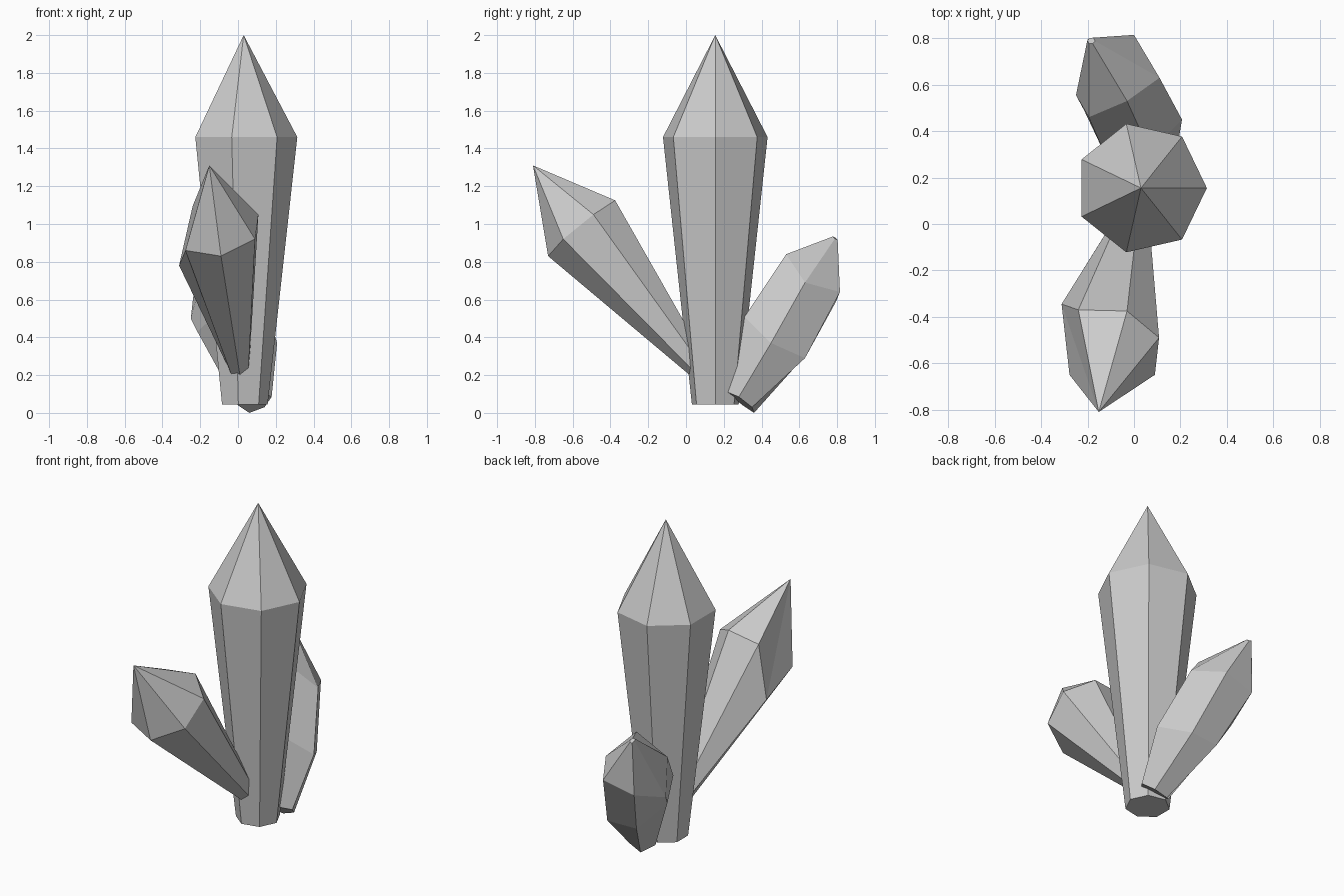
import bpy
from math import cos, sin, tau
from mathutils import Vector

if "Cube" in bpy.data.objects:
    bpy.data.objects.remove(bpy.data.objects["Cube"])


def crystal(name, rings, tip=None):
    """Skin a stack of equal-count rings, closing with a tip point or a cap."""
    n = len(rings[0])
    verts = [tuple(p) for ring in rings for p in ring]
    faces = [tuple(reversed(range(n)))]
    for r in range(len(rings) - 1):
        a, b = r * n, (r + 1) * n
        for i in range(n):
            j = (i + 1) % n
            faces.append((a + i, a + j, b + j, b + i))
    last = (len(rings) - 1) * n
    if tip:
        verts.append(tip)
        faces += [(last + i, last + (i + 1) % n, len(verts) - 1) for i in range(n)]
    else:
        faces.append(tuple(range(last, last + n)))
    mesh = bpy.data.meshes.new(name)
    mesh.from_pydata(verts, [], faces)
    mesh.update()
    obj = bpy.data.objects.new(name, mesh)
    bpy.context.collection.objects.link(obj)
    return obj


def scaled(ring, origin, target, s):
    """Shrink a ring about origin and move it to target."""
    return [Vector(target) + s * (Vector(p) - Vector(origin)) for p in ring]


# Tall upright crystal, seven sides
def level(r, z):
    return [(0.03 + r * cos(tau * i / 7), 0.155 + r * sin(tau * i / 7), z) for i in range(7)]


crystal("tall_crystal", [level(0.127, 0.045), level(0.284, 1.46)], (0.03, 0.155, 2.0))

# Front leaning crystal, seven sides; one shoulder corner slides down its edge
shoulder = [(-0.09, -0.73, 0.83), (0.09, -0.65, 0.92), (0.108, -0.49, 1.05),
            (-0.03, -0.375, 1.125), (-0.24, -0.37, 1.095), (-0.33, -0.51, 0.98),
            (-0.278, -0.65, 0.86)]
base = scaled(shoulder, shoulder[0], (0.01, 0.02, 0.2), 0.25)
shoulder[5] = (-0.312, -0.345, 0.78)
crystal("front_crystal", [base, shoulder], (-0.152, -0.81, 1.31))

# Back leaning crystal, six sides, with a waist ring and a blunt tip
base = [(0.13, 0.22, 0.11), (0.178, 0.28, 0.085), (0.14, 0.35, 0.03),
        (0.06, 0.36, 0.0), (0.0, 0.30, 0.04), (0.04, 0.23, 0.1)]
waist = [(0.07, 0.31, 0.51), (0.207, 0.45, 0.37), (0.10, 0.63, 0.29),
         (-0.09, 0.615, 0.285), (-0.215, 0.49, 0.43), (-0.13, 0.31, 0.51)]
upper = [(-0.03, 0.53, 0.84), (0.11, 0.63, 0.69), (0.0, 0.815, 0.64),
         (-0.2, 0.795, 0.59), (-0.25, 0.555, 0.5), (-0.195, 0.46, 0.7)]
blunt = scaled(waist, (-0.015, 0.47, 0.4), (-0.185, 0.79, 0.925), 0.08)
crystal("back_crystal", [base, waist, upper, blunt])
